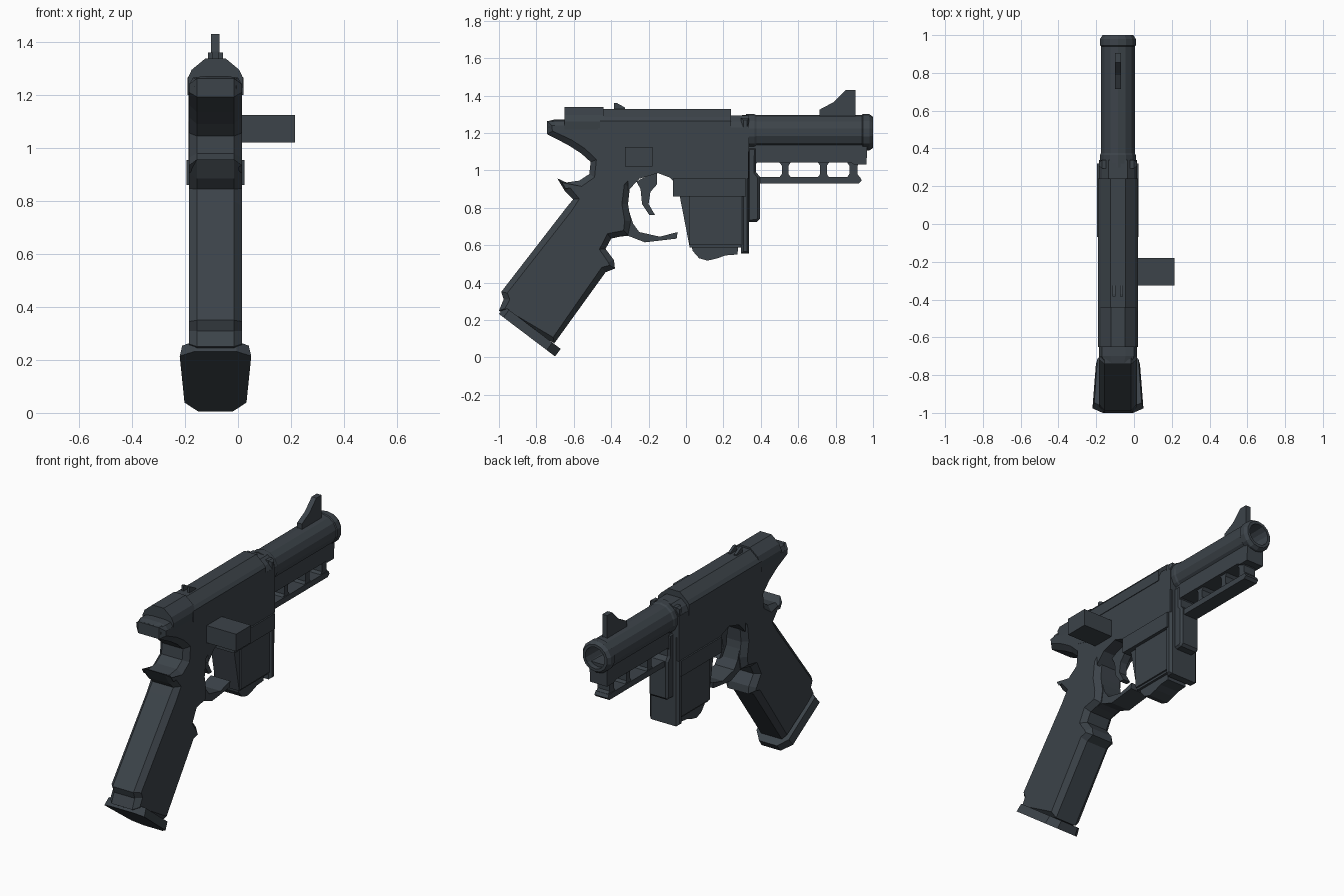
import bpy, bmesh, math
from mathutils import Vector

if "Cube" in bpy.data.objects:
    bpy.data.objects.remove(bpy.data.objects["Cube"])

CX = -0.085  # mid-plane of the body

mat = bpy.data.materials.new("dark gunmetal")
mat.diffuse_color = (0.045, 0.056, 0.067, 1)
mat.use_nodes = True
mat.node_tree.nodes["Principled BSDF"].inputs["Base Color"].default_value = mat.diffuse_color


def finish(bm, name):
    bmesh.ops.recalc_face_normals(bm, faces=bm.faces[:])
    me = bpy.data.meshes.new(name)
    bm.to_mesh(me)
    bm.free()
    ob = bpy.data.objects.new(name, me)
    bpy.context.collection.objects.link(ob)
    me.materials.append(mat)
    return ob


def profile(name, pts, half, chamfer=0.0, cx=CX):
    """Side outline (y, z) extruded across x, with optional chamfered rims."""
    bm = bmesh.new()
    h = half - chamfer
    a = [bm.verts.new((cx - h, y, z)) for y, z in pts]
    b = [bm.verts.new((cx + h, y, z)) for y, z in pts]
    caps = [bm.faces.new(a), bm.faces.new(b[::-1])]
    for i in range(len(pts)):
        j = (i + 1) % len(pts)
        bm.faces.new((a[i], b[i], b[j], a[j]))
    bmesh.ops.recalc_face_normals(bm, faces=bm.faces[:])
    if chamfer:
        for f in caps:
            bmesh.ops.inset_region(bm, faces=[f], thickness=chamfer * 1.1, depth=chamfer)
    return finish(bm, name)


def box(name, y0, y1, z0, z1, half, chamfer=0.0, cx=CX):
    return profile(name, [(y0, z0), (y1, z0), (y1, z1), (y0, z1)], half, chamfer, cx)


def loft(name, rings):
    """Skin a list of equal-length vertex rings and cap both ends."""
    bm = bmesh.new()
    vs = [[bm.verts.new(p) for p in r] for r in rings]
    n = len(vs[0])
    for r, s in zip(vs, vs[1:]):
        for i in range(n):
            j = (i + 1) % n
            bm.faces.new((r[i], r[j], s[j], s[i]))
    bm.faces.new(vs[0])
    bm.faces.new(vs[-1])
    return finish(bm, name)


def section(y, half_pts):
    """Mirrored (half width, z) cross-section at y."""
    return ([(CX + x, y, z) for x, z in half_pts]
            + [(CX - x, y, z) for x, z in reversed(half_pts)])


def circle(y, r, z=1.203, n=14):
    return [(CX + r * math.cos((i + .5) * math.tau / n), y,
             z + r * math.sin((i + .5) * math.tau / n)) for i in range(n)]


# Grip with rear tang and finger swell
profile("grip", [
    (-.742, 1.263), (-.742, 1.193), (-.63, 1.135), (-.56, 1.09), (-.51, 1.045),
    (-.517, .98), (-.57, .945), (-.64, .935), (-.688, .957), (-.645, .885),
    (-.603, .845), (-.64, .80), (-.988, .35), (-.975, .31), (-1.0, .25),
    (-.704, .075), (-.43, .455), (-.38, .475), (-.385, .52), (-.43, .58),
    (-.40, .635), (-.31, .655), (-.295, .73), (-.31, .82), (-.30, .91),
    (-.25, .96), (-.18, 1.0), (-.18, 1.25), (-.6, 1.27)], 0.1, 0.03)

# Slanted, flared grip base
d = Vector((0, .30, -.227)).normalized()
up = Vector((0, -d.z, d.y))
plan = [(0, .08), (.03, .135), (.32, .117), (.376, .065)]
start = Vector((CX, -1.0, .232))


def base_ring(lift, scale, slide):
    ring = [start + d * (t + slide) + up * lift + Vector((w * scale, 0, 0)) for t, w in plan]
    return ring + [Vector((2 * CX - p.x, p.y, p.z)) for p in reversed(ring)]


loft("grip_base", [base_ring(0, 1, 0), base_ring(.05, .93, .0)])

# Trigger guard and trigger
profile("trigger_guard", [
    (-.41, .64), (-.31, .65), (-.22, .615), (-.05, .635), (-.045, .67),
    (-.14, .645), (-.25, .67), (-.283, .715), (-.31, .80), (-.36, .80)], .065)
profile("trigger", [
    (-.265, .94), (-.155, 1.0), (-.155, .925), (-.19, .885), (-.20, .82),
    (-.165, .76), (-.195, .76), (-.235, .82), (-.243, .90)], .025)
profile("guard_roof", [
    (-.31, .89), (-.25, .955), (-.15, .985), (-.09, .965), (-.065, .94),
    (-.03, .94), (-.03, 1.1), (-.31, 1.1)], .1)

# Receiver and bevelled slide
profile("receiver", [
    (-.47, 1.1), (-.18, 1.02), (-.15, .985), (-.07, .955), (.335, .955),
    (.335, 1.23), (-.47, 1.23)], .101)
top = [(.105, 1.2), (.105, 1.265), (.09, 1.285), (.04, 1.328)]
loft("slide", [section(y, top) for y in (-.46, .24)])
hump = [(.098, 1.2), (.105, 1.262), (.09, 1.295), (.038, 1.338)]
loft("slide_hump", [section(y, hump) for y in (-.65, -.44)])
tail = [(.09, 1.2), (.1, 1.24), (.085, 1.265), (.04, 1.272)]
loft("slide_tail", [section(-.735, [(x * .8, z - .008) for x, z in tail]),
                    section(-.70, tail), section(-.64, tail)])
nose = [(.1, 1.1), (.1, 1.23), (.085, 1.262), (.05, 1.292)]
loft("slide_nose", [section(y, nose) for y in (.2, .338)])

# Side block
box("side_block", -.325, -.18, 1.02, 1.125, .1075, cx=.1075)

# Magazine housing, magazine and its rounded foot
box("magazine_well", -.07, .32, .86, .955, .11)
profile("magazine", [(-.035, .87), (.02, .587), (.30, .587), (.30, .87)], .08)
box("magazine_panel", .02, .30, .60, .87, .09)
profile("magazine_foot", [
    (.03, .60), (.035, .57), (.07, .53), (.115, .517), (.17, .53),
    (.21, .545), (.275, .55), (.28, .60)], .065)
box("front_post", .295, .338, .555, 1.28, .1, .015)
profile("front_block", [(.33, .725), (.38, .725), (.395, .74), (.395, .965),
                        (.375, .99), (.375, 1.12), (.33, 1.12)], .065, .012)

# Hollow barrel with muzzle ring
loft("barrel", [
    circle(.30, .092), circle(.94, .092), circle(.945, .097), circle(.98, .097),
    circle(1.0, .083), circle(1.0, .066), circle(.82, .06)])
loft("barrel_collar", [circle(.32, .097), circle(.365, .097), circle(.38, .09)])

# Under-barrel lug and vented rail
profile("barrel_lug", [(.33, 1.16), (.97, 1.16), (.965, 1.03), (.90, 1.03), (.88, 1.042),
                       (.38, 1.042), (.36, 1.02), (.33, 1.02)], .058)
profile("lower_rail", [(.38, .93), (.925, .93), (.94, .945), (.93, .965), (.38, .965)], .045)
for y, w in ((.53, .018), (.735, .018), (.895, .022)):
    e = w + .014
    profile("rail_strut", [
        (y - e, .96), (y + e, .96), (y + w, .98), (y + w, 1.025), (y + e, 1.045),
        (y - e, 1.045), (y - w, 1.025), (y - w, .98)], .04)

# Sights
profile("front_sight", [(.715, 1.27), (.715, 1.325), (.79, 1.365), (.855, 1.43),
                        (.905, 1.43), (.905, 1.27)], .016)
for s in (-1, 1):
    profile("rear_sight", [(-.385, 1.31), (-.385, 1.36), (-.37, 1.36), (-.325, 1.335),
                           (-.325, 1.31)], .008, cx=CX + s * .02)
